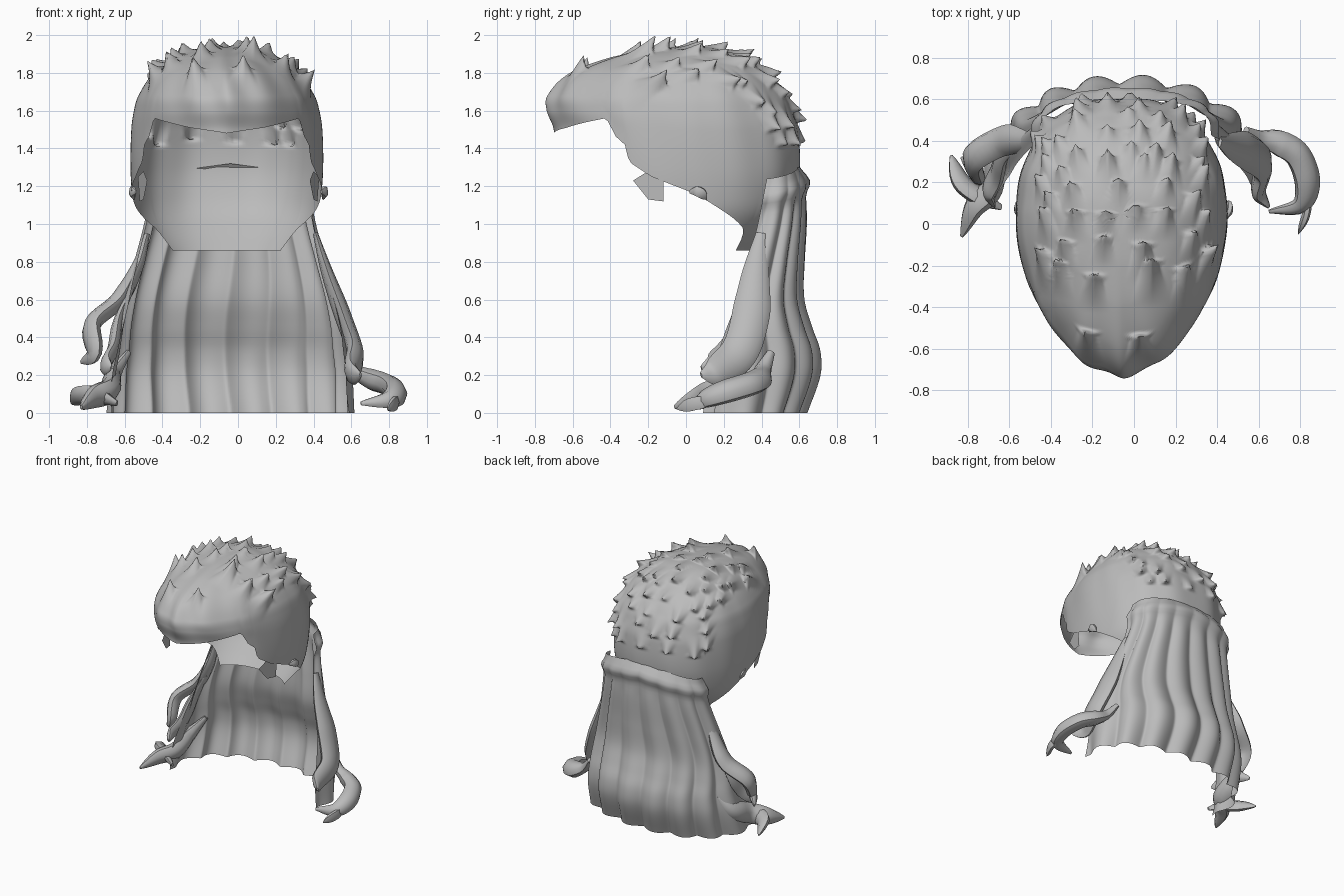
import bpy, bmesh, math, random
from mathutils import Vector
from mathutils.bvhtree import BVHTree

if "Cube" in bpy.data.objects:
    bpy.data.objects.remove(bpy.data.objects["Cube"])

random.seed(4)
hair = bpy.data.materials.new("hair grey")
hair.diffuse_color = (0.5, 0.5, 0.5, 1)
hair.use_nodes = True
hair.node_tree.nodes["Principled BSDF"].inputs["Base Color"].default_value = hair.diffuse_color
CX, CY = -0.06, 0.05


def lerp_table(table, t, smooth=False):
    """Interpolate rows of (key, values...) sorted by rising key."""
    if t <= table[0][0]:
        return table[0][1:]
    for i in range(len(table) - 1):
        a, b = table[i], table[i + 1]
        if t <= b[0]:
            h = b[0] - a[0]
            f = (t - a[0]) / h
            if not smooth:
                return [p + (q - p) * f for p, q in zip(a[1:], b[1:])]
            o, c = table[max(i - 1, 0)], table[min(i + 2, len(table) - 1)]
            out = []
            for k in range(1, len(a)):
                m0 = (b[k] - o[k]) / (b[0] - o[0]) * h
                m1 = (c[k] - a[k]) / (c[0] - a[0]) * h
                out.append(a[k] * (1 + 2 * f) * (1 - f) ** 2 + m0 * f * (1 - f) ** 2
                           + b[k] * f * f * (3 - 2 * f) - m1 * f * f * (1 - f))
            return out
    return table[-1][1:]


def make(name, verts, faces, angle=50):
    me = bpy.data.meshes.new(name)
    me.from_pydata(verts, [], faces)
    me.materials.append(hair)
    ob = bpy.data.objects.new(name, me)
    bpy.context.collection.objects.link(ob)
    bpy.ops.object.select_all(action='DESELECT')
    ob.select_set(True)
    bpy.context.view_layer.objects.active = ob
    bm = bmesh.new()
    bm.from_mesh(me)
    bmesh.ops.recalc_face_normals(bm, faces=bm.faces)
    bm.to_mesh(me)
    bm.free()
    bpy.ops.object.shade_smooth_by_angle(angle=math.radians(angle))


def grid_faces(rows, cols, wrap=False):
    n = cols if wrap else cols - 1
    return [(r * cols + c, r * cols + (c + 1) % cols,
             (r + 1) * cols + (c + 1) % cols, (r + 1) * cols + c)
            for r in range(rows - 1) for c in range(n)]


# Scalp cap: height -> front y, back y, half width
RINGS = [(0.86, -0.70, 0.37, 0.36), (0.95, -0.70, 0.45, 0.43), (1.05, -0.70, 0.53, 0.48),
         (1.15, -0.70, 0.575, 0.50), (1.3, -0.70, 0.605, 0.51), (1.5, -0.70, 0.595, 0.505),
         (1.6, -0.73, 0.565, 0.49), (1.68, -0.72, 0.53, 0.465), (1.8, -0.60, 0.43, 0.385),
         (1.88, -0.40, 0.30, 0.28), (1.92, -0.20, 0.19, 0.18), (1.935, -0.06, 0.12, 0.08),
         (1.94, CY, CY, 0.0)]
# Lower hairline: angle from the front -> height
HAIRLINE = [(0, 1.48), (25, 1.51), (52, 1.56), (55, 1.47), (60, 1.42), (62, 1.33),
            (72, 1.25), (86, 1.18), (105, 1.08), (126, 0.98), (130, 0.94), (132, 0.86), (180, 0.86)]


def cap_point(a, z):
    yf, yb, hw = lerp_table(RINGS, z, True)
    s, c = math.sin(a), math.cos(a)
    power = 1.1 if c > 0 else 0.78
    x = CX + hw * math.copysign(abs(s) ** power, s)
    return Vector((x, CY - c * ((CY - yf) if c > 0 else (yb - CY)), z))


COLS, ROWS = 240, 100
verts = []
for r in range(ROWS):
    t = r / (ROWS - 1)
    for c in range(COLS):
        a = 2 * math.pi * c / COLS
        zb = lerp_table(HAIRLINE, math.degrees(min(a, 2 * math.pi - a)))[0]
        p = cap_point(a, zb + (1.94 - zb) * (1 - (1 - t) ** 1.6))
        # soft strand ripples, strongest on the fringe
        amp = 0.006 + 0.016 * max(0, math.cos(a)) ** 2
        k = 1 + amp * math.sin(13 * a + 4 * t) * math.sin(math.pi * t)
        verts.append(Vector((CX + (p.x - CX) * k, CY + (p.y - CY) * k, p.z)))
faces = grid_faces(ROWS, COLS, True)
tree = BVHTree.FromPolygons(verts, faces)
centre = Vector((CX, CY, 1.35))


def on_cap(b, g):
    d = Vector((math.sin(g), -math.cos(g) * math.cos(b), math.cos(g) * math.sin(b)))
    hit = tree.ray_cast(centre, d)
    return hit[0], (hit[1] if hit[1].dot(d) > 0 else -hit[1])


# Pointed tufts drawn out of the crown surface, swept backwards
ROW_ANGLES = [(41, 2), (63, 6), (77, 4), (89, 6), (101, 5), (112, 6), (123, 5),
              (134, 6), (145, 5), (156, 6), (166, 5)]
tufts = []
for i, (deg, count) in enumerate(ROW_ANGLES):
    for j in range(count):
        g = math.radians((j - (count - 1) / 2) * (100 / max(count, 5)) + random.uniform(-5, 5))
        b = math.radians(deg + random.uniform(-4, 4))
        p, n = on_cap(b, g)
        t = (on_cap(b + 0.08, g)[0] - p).normalized()
        k = random.uniform(0.75, 1.1) * (1.25 if i < 2 else 1)
        tufts.append((p, n, t, n.cross(t).normalized(), k))

spiked = []
for v in verts:
    best, move = 0, None
    for p, n, t, s, k in tufts:
        d = v - p
        L = 0.16 * k
        if d.length_squared > L * L:
            continue
        u, w = d.dot(t), abs(d.dot(s))
        f = 1 + u / L if u < 0 else 1 - u / 0.035
        if f <= 0:
            continue
        h = f ** 1.9 * max(0, 1 - w / (0.03 + 0.05 * k * (1.25 - f)))
        if h > best:
            best, move = h, (n * 0.06 + t * 0.045 + Vector((0, 0, 0.01))) * (k * h)
    spiked.append(v + move if move else v)
make("scalp_cap", spiked, faces, 60)

# Long pleated fall with a puffed gathered top: height -> half width, side y, back y
FALL = [(0, 0.65, 0.15, 0.625), (0.2, 0.635, 0.17, 0.695), (0.33, 0.61, 0.20, 0.695),
        (0.45, 0.59, 0.23, 0.655), (0.6, 0.555, 0.275, 0.615), (0.8, 0.50, 0.33, 0.618),
        (1.0, 0.45, 0.38, 0.63), (1.15, 0.425, 0.41, 0.63), (1.25, 0.41, 0.43, 0.625),
        (1.32, 0.38, 0.45, 0.59)]
COLS, ROWS = 193, 48
verts = []
for r in range(ROWS):
    for c in range(COLS):
        u = -1 + 2 * c / (COLS - 1)
        z = (1.32 - 0.08 * abs(u)) * r / (ROWS - 1)
        w, ys, yb = lerp_table(FALL, z, True)
        ys -= 0.06 * max(-u, 0) * max(0, 1 - z / 0.6)
        a = u * math.pi / 2
        sway = 0.45 * math.sin(4.5 * z + 2.5 * u)
        pleat = (0.06 - 0.03 * z) * (math.sqrt(math.sin(8 * a + sway) ** 2 + 0.015) - 0.62)
        puff = 0.028 * math.exp(-((z - 1.23 + 0.09 * abs(u)) / 0.045) ** 2)
        out = pleat * min(1, max(0.2, (1.3 - z) * 4)) + puff
        x = -0.04 + (w + out) * math.sin(a)
        y = ys + (yb - ys) * max(math.cos(a), 0) ** 0.7 + out * math.cos(a)
        verts.append((x, y, z))
make("long_fall", verts, grid_faces(ROWS, COLS), 50)


# Tapered locks swept along a smooth path
def lock(name, pts, radius, flat=0.6, sides=8, taper=0.15):
    P = [Vector(p) for p in pts]
    P = [2 * P[0] - P[1]] + P + [2 * P[-1] - P[-2]]
    path = []
    for i in range(1, len(P) - 2):
        a, b, c, d = P[i - 1:i + 3]
        for k in range(6):
            t = k / 6
            path.append(0.5 * (2 * b + (c - a) * t + (2 * a - 5 * b + 4 * c - d) * t * t
                               + (3 * b - a - 3 * c + d) * t ** 3))
    path.append(P[-2])
    n, out, side = len(path), [], Vector((1, 0, 0))
    for i, p in enumerate(path):
        tan = (path[min(i + 1, n - 1)] - path[max(i - 1, 0)]).normalized()
        side = (side - tan * side.dot(tan)).normalized()
        up = tan.cross(side)
        f = i / (n - 1)
        rad = radius * (min(1, 0.3 + 2 * f) if f < 0.6 else 1 - (1 - taper) * ((f - 0.6) / 0.4) ** 2)
        for k in range(sides):
            a = 2 * math.pi * k / sides
            out.append(p + side * math.cos(a) * rad * flat + up * math.sin(a) * rad)
    faces = grid_faces(n, sides, True)
    faces += [tuple(range(sides)), tuple(range((n - 1) * sides, n * sides))]
    make(name, out, faces)


lock("right_lock", [(0.41, 0.40, 0.95), (0.47, 0.37, 0.75), (0.56, 0.34, 0.5), (0.62, 0.28, 0.32),
                    (0.60, 0.16, 0.22), (0.65, 0.08, 0.2)], 0.1, 0.45)
lock("right_curl", [(0.54, 0.45, 0.32), (0.61, 0.41, 0.23), (0.70, 0.39, 0.18), (0.79, 0.33, 0.15),
                    (0.835, 0.2, 0.11), (0.80, 0.09, 0.07), (0.65, 0.06, 0.05)], 0.07, 0.8)
lock("right_tip", [(0.84, 0.15, 0.06), (0.83, 0.05, 0.05), (0.79, -0.05, 0.02)], 0.04, 0.5, 6, 0.05)
lock("left_lock", [(-0.48, 0.40, 0.95), (-0.53, 0.40, 0.78), (-0.63, 0.40, 0.6), (-0.77, 0.32, 0.47),
                   (-0.76, 0.24, 0.32), (-0.83, 0.32, 0.27)], 0.075)
lock("left_inner_lock", [(-0.55, 0.38, 0.68), (-0.63, 0.34, 0.5), (-0.66, 0.24, 0.34),
                         (-0.70, 0.15, 0.26), (-0.67, 0.08, 0.24)], 0.07, 0.45)
lock("left_curl", [(-0.58, 0.42, 0.32), (-0.66, 0.34, 0.2), (-0.68, 0.18, 0.12),
                   (-0.77, 0.08, 0.08), (-0.83, -0.06, 0.03)], 0.075, 0.7)
lock("left_low_curl", [(-0.64, 0.08, 0.05), (-0.74, 0.13, 0.09), (-0.83, 0.2, 0.09),
                       (-0.88, 0.33, 0.05)], 0.06)

# Little wisps and ragged flaps beside the ears
for name, m in (("left", -1), ("right", 1)):
    def at(x, y, z):
        return (-0.05 + m * x, y, z)
    lock(name + "_ear_wisp", [at(0.49, 0.02, 1.17), at(0.51, 0.07, 1.17), at(0.50, 0.11, 1.13)],
         0.03, 0.6, 6, 0.1)
    make(name + "_side_flap", [at(0.43, -0.28, 1.23), at(0.45, -0.20, 1.13), at(0.47, -0.12, 1.12),
                               at(0.48, -0.12, 1.25), at(0.45, -0.20, 1.28)], [(0, 1, 2, 3, 4)])
